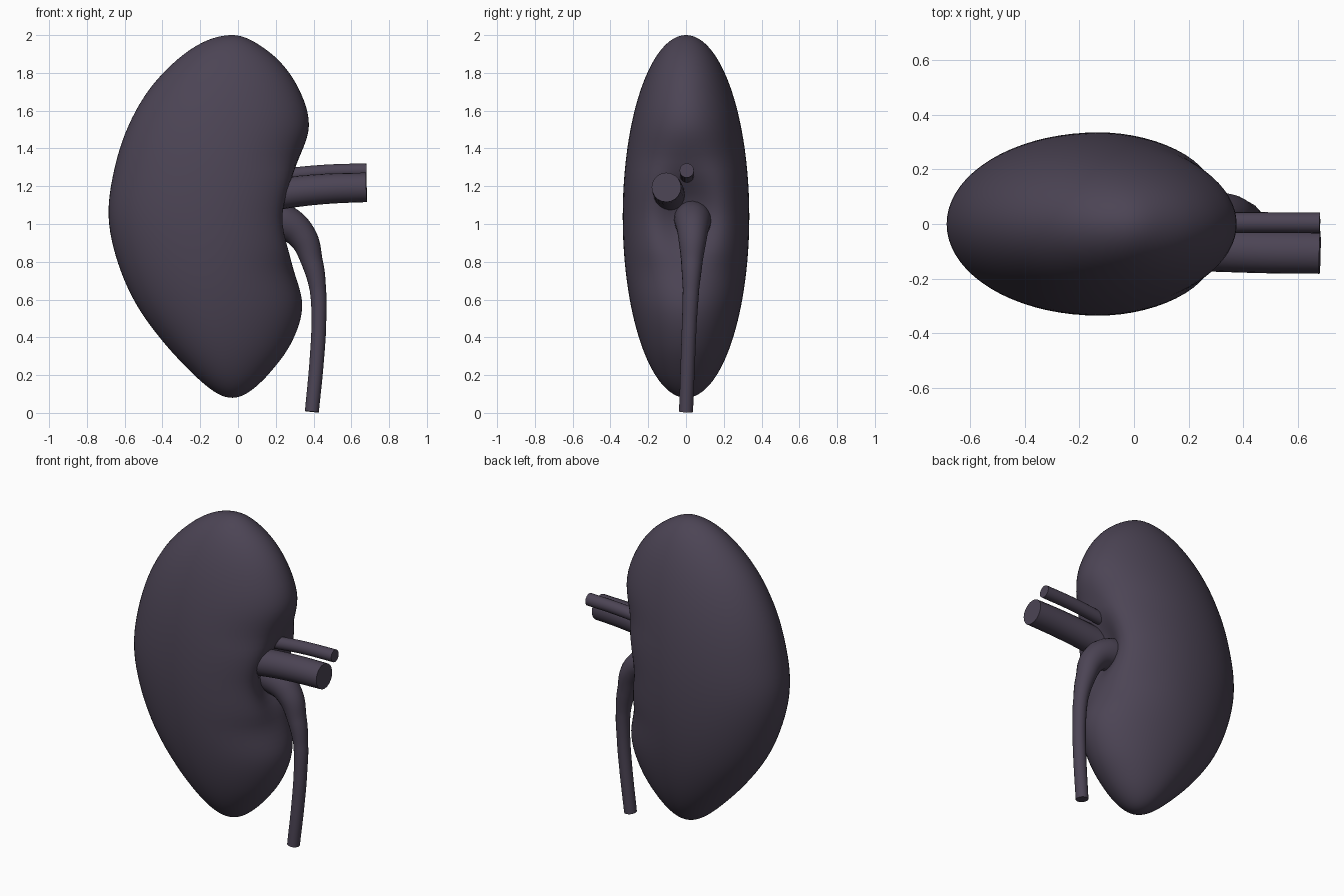
import bpy, bmesh, math

if "Cube" in bpy.data.objects:
    bpy.data.objects.remove(bpy.data.objects["Cube"])

mat = bpy.data.materials.new("dark_mauve")
mat.diffuse_color = (0.072, 0.058, 0.090, 1)
mat.use_nodes = True
mat.node_tree.nodes["Principled BSDF"].inputs["Base Color"].default_value = mat.diffuse_color


def finish(ob):
    bpy.ops.object.select_all(action='DESELECT')
    ob.select_set(True)
    bpy.context.view_layer.objects.active = ob
    if ob.type == 'CURVE':
        bpy.ops.object.convert(target='MESH')
        ob = bpy.context.view_layer.objects.active
    ob.data.materials.clear()
    ob.data.materials.append(mat)
    bpy.ops.object.shade_smooth_by_angle(angle=math.radians(40))


def smooth_lookup(table, u):
    """Catmull-Rom through evenly spaced values, u in 0..1."""
    n = len(table) - 1
    i = min(int(u * n), n - 1)
    s = u * n - i
    a, b, c, d = (table[min(max(i + k, 0), n)] for k in (-1, 0, 1, 2))
    return b + 0.5 * s * (c - a + s * (2*a - 5*b + 4*c - d + s * (3*(b - c) + d - a)))


# Kidney body: horizontal rings between a left and a right outline
LEFT = [-.54, -.555, -.58, -.615, -.635, -.647, -.655, -.626, -.577, -.50, -.42, -.37, -.36]
RIGHT = [.40, .425, .48, .495, .468, .342, .265, .326, .427, .434, .39, .35, .34]
X0, ZC, RZ, RY = -0.03, 1.04, 0.96, 0.335
RINGS, SEGS = 72, 72

bm = bmesh.new()
top = bm.verts.new((X0, 0, ZC + RZ))
rings = []
for i in range(1, RINGS):
    u = i / RINGS
    t = math.pi * u
    s, z = math.sin(t), ZC + RZ * math.cos(t)
    mid = X0 - 0.10 * s * s
    left = mid - (X0 + s * smooth_lookup(LEFT, u))
    right = X0 + s * smooth_lookup(RIGHT, u) - mid
    dent = 0.36 * math.exp(-((z - 1.06) / 0.24) ** 2)   # hollow of the hilum
    pts = []
    for j in range(SEGS):
        a = 2 * math.pi * j / SEGS
        y = RY * s * math.sin(a)
        x = math.cos(a)
        if x > 0:
            x *= 1 - dent * math.exp(-(y / 0.17) ** 2)
        pts.append((x, y))
    k = right / max(p[0] for p in pts)
    rings.append([bm.verts.new((mid + x * (k if x > 0 else left), y, z)) for x, y in pts])
bottom = bm.verts.new((X0, 0, ZC - RZ))
for j in range(SEGS):
    n = (j + 1) % SEGS
    bm.faces.new((top, rings[0][j], rings[0][n]))
    bm.faces.new((bottom, rings[-1][n], rings[-1][j]))
    for r, q in zip(rings, rings[1:]):
        bm.faces.new((r[j], q[j], q[n], r[n]))
bmesh.ops.recalc_face_normals(bm, faces=bm.faces)
me = bpy.data.meshes.new("kidney_body")
bm.to_mesh(me)
bm.free()
body = bpy.data.objects.new("kidney_body", me)
bpy.context.collection.objects.link(body)
finish(body)


def tube(name, pts):
    """Round capped tube through points (x, y, z, radius)."""
    cu = bpy.data.curves.new(name, 'CURVE')
    cu.dimensions = '3D'
    cu.bevel_depth = 1.0
    cu.bevel_resolution = 8
    cu.resolution_u = 10
    cu.use_fill_caps = True
    sp = cu.splines.new('BEZIER')
    sp.bezier_points.add(len(pts) - 1)
    for bp, (x, y, z, r) in zip(sp.bezier_points, pts):
        bp.co = (x, y, z)
        bp.radius = r
        bp.handle_left_type = bp.handle_right_type = 'AUTO'
    ob = bpy.data.objects.new(name, cu)
    bpy.context.collection.objects.link(ob)
    finish(ob)


# Vessels and ureter leaving the hilum
tube("renal_vein", [(.08, -.085, 1.135, .085), (.28, -.092, 1.168, .082),
                    (.48, -.10, 1.187, .08), (.68, -.104, 1.194, .078)])
tube("renal_artery", [(.08, .005, 1.235, .038), (.30, .005, 1.262, .038),
                      (.48, .005, 1.277, .038), (.68, .004, 1.283, .038)])
tube("ureter", [(.12, .035, 1.03, .105), (.24, .036, 1.01, .096), (.335, .035, .94, .078),
                (.392, .031, .80, .057), (.423, .026, .65, .043), (.428, .018, .48, .039),
                (.417, .010, .28, .038), (.391, 0, .006, .037)])
